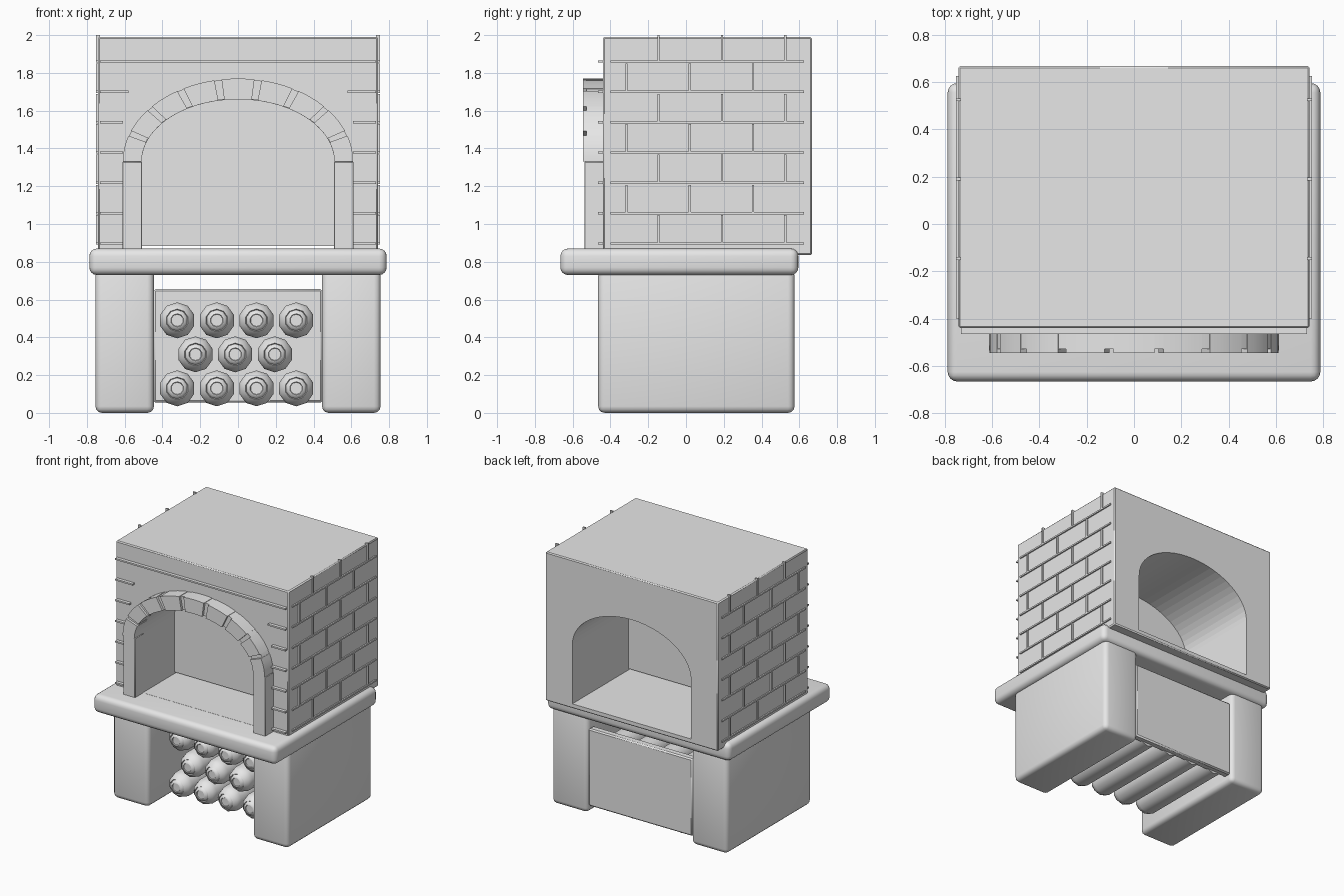
import bpy, bmesh, math
from mathutils import Vector

cube = bpy.data.objects.get("Cube")
if cube:
    bpy.data.objects.remove(cube, do_unlink=True)

stone = bpy.data.materials.new("pale_grey_stone")
stone.use_nodes = True
GREY = (0.8, 0.8, 0.8, 1)
stone.diffuse_color = GREY
stone.node_tree.nodes["Principled BSDF"].inputs["Base Color"].default_value = GREY


def finish(name, bm, smooth=None):
    bmesh.ops.recalc_face_normals(bm, faces=bm.faces)
    mesh = bpy.data.meshes.new(name)
    bm.to_mesh(mesh)
    bm.free()
    mesh.materials.append(stone)
    ob = bpy.data.objects.new(name, mesh)
    bpy.context.collection.objects.link(ob)
    bpy.ops.object.select_all(action='DESELECT')
    ob.select_set(True)
    bpy.context.view_layer.objects.active = ob
    if smooth:
        bpy.ops.object.shade_smooth_by_angle(angle=math.radians(smooth))
    return ob


def add_box(bm, x, y, z):
    """Add a box given its (low, high) range on each axis."""
    verts = bmesh.ops.create_cube(bm, size=1)["verts"]
    for v in verts:
        v.co = Vector([(lo + hi) / 2 + c * (hi - lo) for c, (lo, hi) in zip(v.co, (x, y, z))])


def box(name, x, y, z, bevel=0.0, segments=3):
    bm = bmesh.new()
    add_box(bm, x, y, z)
    if bevel:
        bmesh.ops.bevel(bm, geom=bm.edges[:], offset=bevel, segments=segments,
                        profile=0.5, affect='EDGES')
    return finish(name, bm, 40 if bevel else None)


def add_prism(bm, outline, y0, y1):
    """Extrude an outline of (x, z) points from y0 to y1."""
    face = bm.faces.new([bm.verts.new((x, y0, z)) for x, z in outline])
    new = bmesh.ops.extrude_face_region(bm, geom=[face])["geom"]
    bmesh.ops.translate(bm, vec=(0, y1 - y0, 0),
                        verts=[g for g in new if isinstance(g, bmesh.types.BMVert)])


SPRING, FLOOR = 1.33, 0.87
IN_W, IN_H, OUT_W, OUT_H = 0.51, 0.33, 0.61, 0.44


def arc(w, h, start, end, steps):
    angles = [math.radians(start + (end - start) * i / steps) for i in range(steps + 1)]
    return [(w * math.cos(a), SPRING + h * math.sin(a)) for a in angles]


def arch_outline(bottom):
    return [(-IN_W, bottom), (IN_W, bottom)] + arc(IN_W, IN_H, 0, 180, 28)


def arch_block(bm, start, end, steps, y0, inset=0.0):
    outer = arc(OUT_W - inset, OUT_H - inset, start, end, steps)
    inner = arc(IN_W + inset, IN_H + inset, end, start, steps)
    add_prism(bm, outer + inner, y0, -0.43)


# Base: side supports, worktop and rear panel
for side, s in (("left", 1), ("right", -1)):
    box(side + "_support", sorted((s * 0.445, s * 0.755)), (-0.465, 0.575), (0, 0.76), 0.035)
box("worktop", (-0.787, 0.787), (-0.665, 0.595), (0.73, FLOOR), 0.04, 4)
box("rear_panel", (-0.447, 0.447), (0.5, 0.56), (0.055, 0.655), 0.01, 1)

# Oven body with an arched tunnel cut through it
body = box("oven_body", (-0.742, 0.742), (-0.44, 0.667), (0.835, 1.99), 0.008, 1)
bm = bmesh.new()
add_prism(bm, arch_outline(FLOOR + 0.001), -0.7, 0.9)
cutter = finish("tunnel_cutter", bm)
cutter.hide_render = True
cut = body.modifiers.new("tunnel", 'BOOLEAN')
cut.operation = 'DIFFERENCE'
cut.solver = 'EXACT'
cut.object = cutter
bpy.context.view_layer.objects.active = body
bpy.ops.object.modifier_apply(modifier=cut.name)
bpy.data.objects.remove(cutter, do_unlink=True)

# Wall dividing the tunnel
bm = bmesh.new()
add_prism(bm, arch_outline(0.883), -0.05, -0.02)
finish("tunnel_wall", bm)

# Arch pillars, arch stones and the recessed mortar ring
for side, s in (("left", 1), ("right", -1)):
    box(side + "_arch_pillar", sorted((s * 0.508, s * 0.612)), (-0.538, -0.43),
        (FLOOR - 0.02, SPRING), 0.004, 1)
bm = bmesh.new()
for i in range(9):
    arch_block(bm, i * 20 + (1.8 if i else 0), i * 20 + (18.2 if i < 8 else 20), 4, -0.545)
finish("arch_stones", bm, 20)
bm = bmesh.new()
arch_block(bm, 0, 180, 36, -0.527, 0.003)
finish("arch_mortar", bm, 20)

# Raised mortar joints on the front and both sides
courses = [0.897 + 0.1605 * i for i in range(7)]
T = 0.006
bm = bmesh.new()
for i, z in enumerate(courses):
    level = (z - T, z + T)
    if i == 6:
        add_box(bm, (-0.73, 0.73), (-0.465, -0.43), level)
    for s in (1, -1):
        if i < 6:
            add_box(bm, sorted((s * (0.58 if i == 5 else 0.61), s * 0.73)), (-0.465, -0.43), level)
        depth = sorted((s * 0.73, s * 0.752))
        add_box(bm, depth, (-0.4, 0.625), level)
        for y in (-0.145, 0.19, 0.525):
            y -= 0.17 * (i % 2)
            add_box(bm, depth, (y - T, y + T), (z + 0.005, min(z + 0.15, 2.0)) if i < 6 else (z, 2.0))
finish("mortar_joints", bm)


# Stacked logs with ringed, rounded ends
def log(bm, x, z, sides=10):
    profile = [(0.095, 0.52), (0.095, -0.23), (0.085, -0.265), (0.06, -0.29), (0.056, -0.283),
               (0.052, -0.295), (0.035, -0.302), (0.032, -0.296)]
    rings = []
    for r, y in profile:
        rings.append([bm.verts.new((x + r * math.cos(a), y, z + r * math.sin(a)))
                      for a in (math.tau * (k + 0.5) / sides for k in range(sides))])
    for a, b in zip(rings, rings[1:]):
        for k in range(sides):
            j = (k + 1) % sides
            bm.faces.new((a[k], a[j], b[j], b[k]))
    bm.faces.new(rings[0])
    bm.faces.new(rings[-1])


bm = bmesh.new()
for z, start, count in ((0.13, -0.322, 4), (0.31, -0.225, 3), (0.49, -0.322, 4)):
    for k in range(count):
        log(bm, start + 0.21 * k, z)
finish("firewood_logs", bm, 50)
